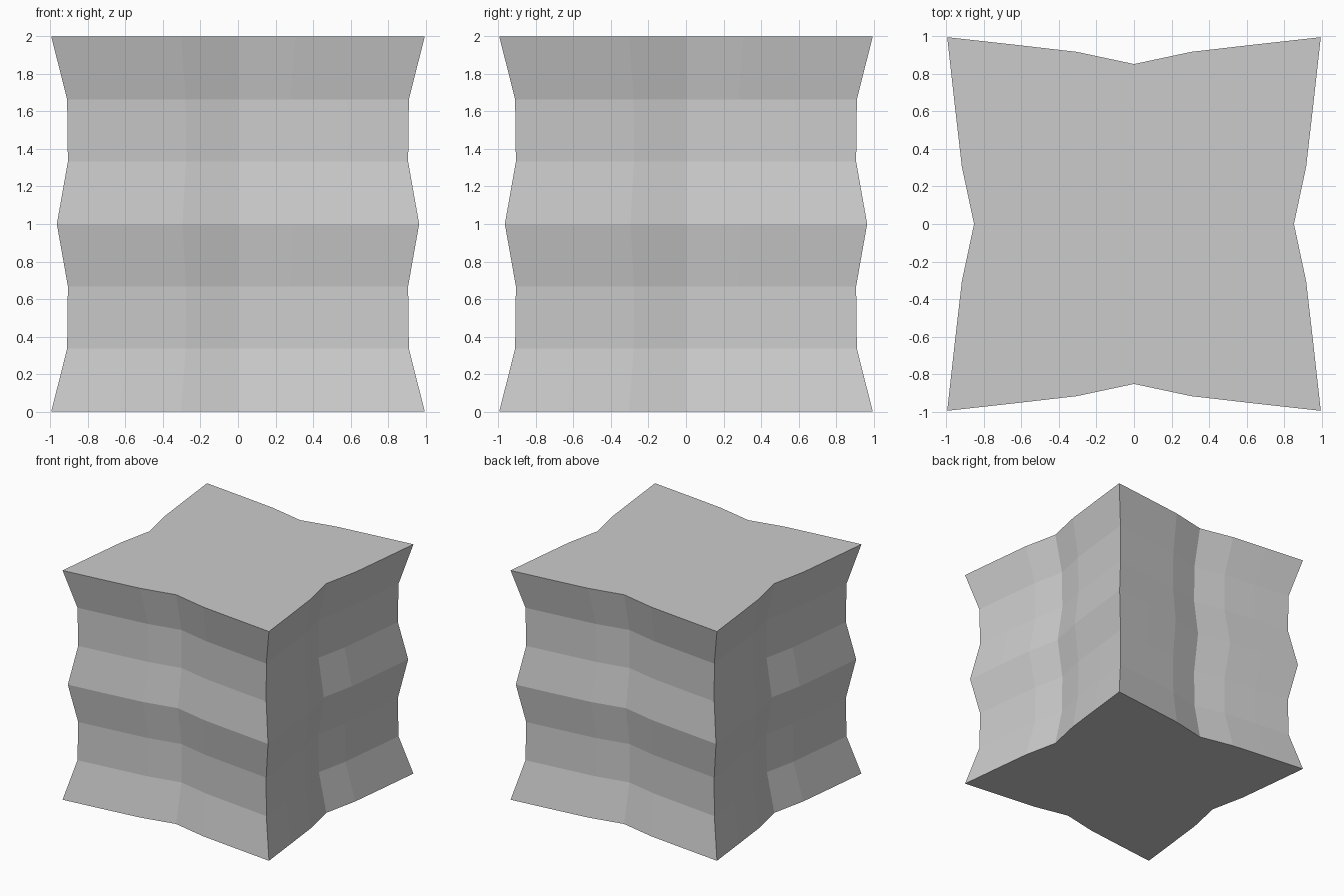
import bpy, bmesh
from mathutils import Matrix, Vector

if "Cube" in bpy.data.objects:
    bpy.data.objects.remove(bpy.data.objects["Cube"])

# Half of one side of the pinched-square outline: (along side, distance out)
half = [(0, 0.853), (0.305, 0.918), (0.635, 0.956)]
side = [(-0.996, 0.996)] + [(-x, d) for x, d in reversed(half)] + half[1:]

# Full outline: the side repeated on all four faces, counter-clockwise
outline = []
for k in range(4):
    turn = Matrix.Rotation(k * 1.5707963268, 3, 'Z')
    outline += [turn @ Vector((x, -d, 0)) for x, d in side]

# Rippled height profile, mirrored about z = 1: (height, scale)
lower = [(0, 1.0), (0.335, 0.915), (0.668, 0.911), (1, 0.97)]
levels = lower + [(2 - z, s) for z, s in reversed(lower[:-1])]

# Block body: stacked rings with flat caps
bm = bmesh.new()
rings = [[bm.verts.new((p.x * s, p.y * s, z)) for p in outline] for z, s in levels]
n = len(outline)
for a, b in zip(rings, rings[1:]):
    for i in range(n):
        j = (i + 1) % n
        bm.faces.new((a[i], a[j], b[j], b[i]))
caps = [bm.faces.new(rings[0][::-1]), bm.faces.new(rings[-1])]
bmesh.ops.triangulate(bm, faces=caps)

mesh = bpy.data.meshes.new("rippled_block")
bm.to_mesh(mesh)
bm.free()
bpy.context.collection.objects.link(bpy.data.objects.new("rippled_block", mesh))
